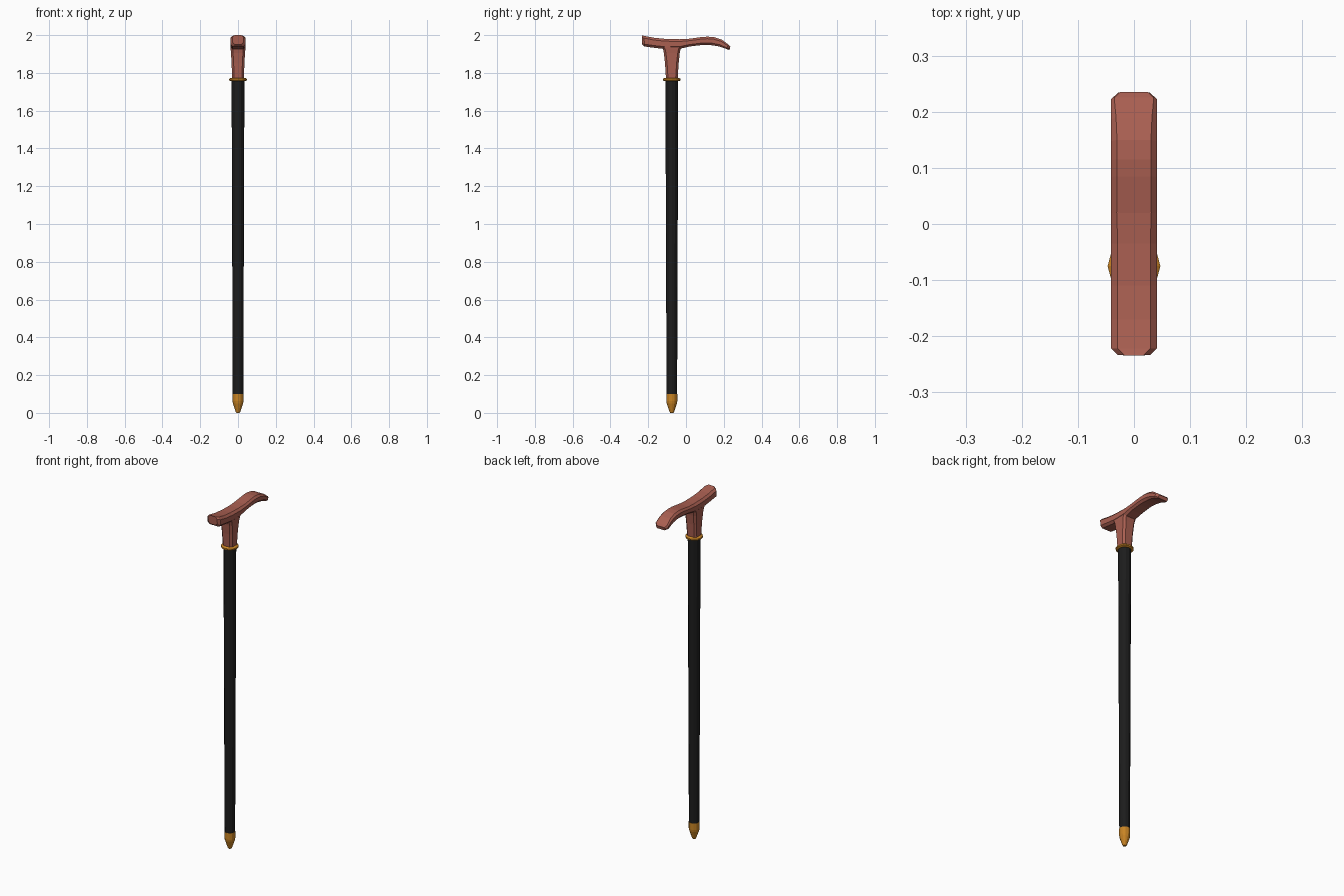
import bpy, bmesh, math

if "Cube" in bpy.data.objects:
    bpy.data.objects.remove(bpy.data.objects["Cube"])

def material(name, color):
    m = bpy.data.materials.new(name)
    m.diffuse_color = (*color, 1)
    m.use_nodes = True
    m.node_tree.nodes["Principled BSDF"].inputs["Base Color"].default_value = m.diffuse_color
    return m

WOOD = material("red wood", (0.40, 0.115, 0.083))
BRASS = material("brass", (0.58, 0.23, 0.018))
BLACK = material("black lacquer", (0.012, 0.012, 0.012))
CY = -0.075  # shaft axis

def loft(name, rings, mat):
    """Skin a list of equally sized vertex rings and cap both ends."""
    bm = bmesh.new()
    vs = [[bm.verts.new(p) for p in r] for r in rings]
    n = len(vs[0])
    for a, b in zip(vs, vs[1:]):
        for i in range(n):
            j = (i + 1) % n
            bm.faces.new((a[i], a[j], b[j], b[i]))
    bm.faces.new(vs[0])
    bm.faces.new(vs[-1])
    bmesh.ops.recalc_face_normals(bm, faces=bm.faces)
    me = bpy.data.meshes.new(name)
    bm.to_mesh(me)
    bm.free()
    me.materials.append(mat)
    ob = bpy.data.objects.new(name, me)
    bpy.context.collection.objects.link(ob)
    return ob

def turned(name, profile, mat, n=12):
    """Round part from (radius, z) points."""
    return loft(name, [[(r * math.cos(2 * math.pi * i / n),
                         CY + r * math.sin(2 * math.pi * i / n), z)
                        for i in range(n)] for r, z in profile], mat)

def chamfered(hx, h, c):
    """Rectangle outline with cut corners."""
    return [(hx - c, -h), (hx, -h + c), (hx, h - c), (hx - c, h),
            (c - hx, h), (-hx, h - c), (-hx, c - h), (c - hx, -h)]

# shaft, ferrule and collar
turned("shaft", [(0.028, 0.095), (0.034, 1.765)], BLACK)
turned("ferrule", [(0.008, 0.0), (0.012, 0.006), (0.027, 0.05),
                   (0.029, 0.062), (0.029, 0.1)], BRASS)
turned("collar", [(0.038, 1.756), (0.047, 1.760), (0.047, 1.768), (0.038, 1.774)], BRASS)

# handle stem, flaring into the grip
stem = [(1.768, 0.031, 0.031), (1.85, 0.034, 0.036), (1.905, 0.037, 0.042),
        (1.925, 0.039, 0.046), (1.95, 0.040, 0.060)]
loft("handle_stem", [[(x, CY + y, z) for x, y in
                      [(hx - 0.011, -hy), (hx, -hy + 0.011), (hx, hy - 0.011), (hx - 0.011, hy),
                       (0.011 - hx, hy), (-hx, hy - 0.011), (-hx, 0.011 - hy), (0.011 - hx, -hy)]]
                     for z, hx, hy in stem], WOOD)

# curved grip: half width, top (y, z), bottom (y, z)
grip = [(0.029, -0.234, 2.000, -0.232, 1.950), (0.041, -0.222, 1.996, -0.220, 1.940),
        (0.041, -0.170, 1.986, -0.170, 1.933), (0.041, -0.110, 1.980, -0.110, 1.926),
        (0.041, -0.035, 1.978, -0.035, 1.927), (0.041, 0.020, 1.981, 0.020, 1.940),
        (0.041, 0.085, 1.990, 0.080, 1.947), (0.041, 0.115, 1.992, 0.110, 1.948),
        (0.041, 0.150, 1.989, 0.140, 1.946), (0.041, 0.190, 1.976, 0.175, 1.940),
        (0.041, 0.225, 1.950, 0.213, 1.927), (0.029, 0.235, 1.939, 0.230, 1.921)]
rings = []
for hx, yt, zt, yb, zb in grip:
    h = (zt - zb) / 2
    rings.append([(x, yb + (yt - yb) * (d + h) / (2 * h), zb + d + h)
                  for x, d in chamfered(hx, h, min(0.012, h * 0.5))])
loft("handle_grip", rings, WOOD)
